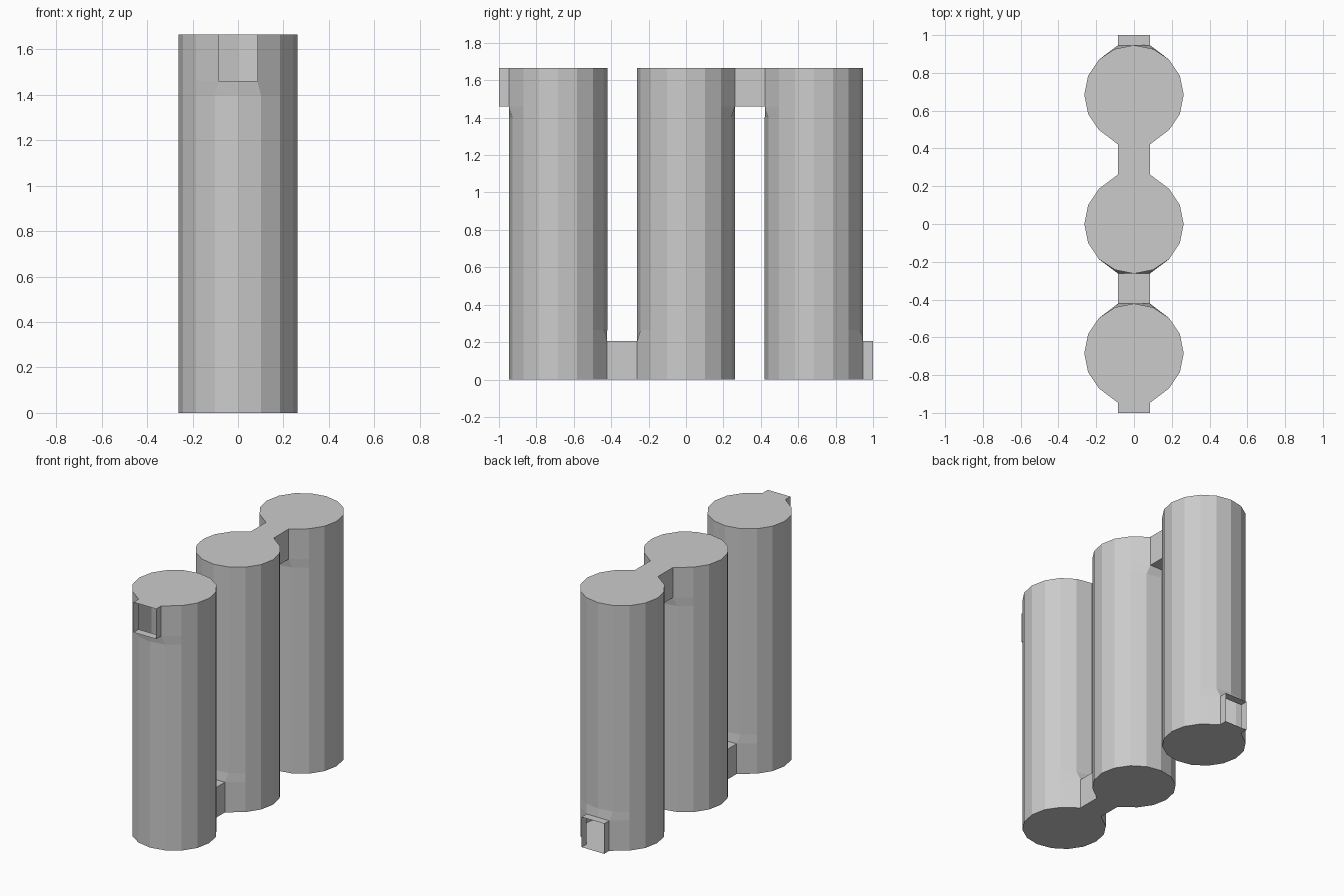
import bpy, bmesh
from math import cos, sin, pi

if "Cube" in bpy.data.objects:
    bpy.data.objects.remove(bpy.data.objects["Cube"])

R, H, N = 0.263, 1.665, 16        # column radius, height, sides
PITCH, HALF_W, END_Y = 0.684, 0.085, 0.262
LEVELS = [0, 0.205, 0.265, 1.4, 1.46, H]
POSTS = {1: 4, -1: 12}            # ring index facing +y / -y

bm = bmesh.new()


def ring(yc, level, open_top, open_bottom):
    """16-sided ring, squared off where a link joins."""
    side = open_bottom if level <= 1 else open_top if level >= 4 else 0
    verts = []
    for i in range(N):
        a = 2 * pi * i / N
        x, y = R * cos(a), R * sin(a)
        if side and abs(i - POSTS[side]) <= 1:
            x = HALF_W * ((x > 0.01) - (x < -0.01))
            y = side * END_Y
        verts.append(bm.verts.new((x, yc + y, LEVELS[level])))
    return verts


def column(yc, open_top, open_bottom):
    """Closed column with one link opening at the top and one at the bottom."""
    rings = [ring(yc, k, open_top, open_bottom) for k in range(len(LEVELS))]
    for k in range(len(LEVELS) - 1):
        side = {0: open_bottom, len(LEVELS) - 2: open_top}.get(k, 0)
        hole = (POSTS[side] - 1, POSTS[side]) if side else ()
        for i in range(N):
            if i not in hole:
                j = (i + 1) % N
                bm.faces.new((rings[k][i], rings[k][j], rings[k + 1][j], rings[k + 1][i]))
    bm.faces.new(rings[0][::-1])
    bm.faces.new(rings[-1])


def link(y0, y1, z0, z1):
    """Open-ended rectangular passage along y."""
    w = HALF_W
    # the midpoints match the column openings
    prof = [(-w, z0), (0, z0), (w, z0), (w, z1), (0, z1), (-w, z1)]
    a, b = [[bm.verts.new((x, y, z)) for x, z in prof] for y in (y0, y1)]
    for i in range(6):
        j = (i + 1) % 6
        bm.faces.new((a[i], a[j], b[j], b[i]))


# three columns, linked alternately at top and bottom
column(-PITCH, -1, 1)
column(0, 1, -1)
column(PITCH, -1, 1)

low, high = (LEVELS[0], LEVELS[1]), (LEVELS[4], LEVELS[5])
link(END_Y, PITCH - END_Y, *high)
link(END_Y - PITCH, -END_Y, *low)

# open stubs at both ends
link(-1, -PITCH - END_Y, *high)
link(PITCH + END_Y, 1, *low)

bmesh.ops.remove_doubles(bm, verts=bm.verts[:], dist=0.0005)
bmesh.ops.recalc_face_normals(bm, faces=bm.faces[:])
mesh = bpy.data.meshes.new("linked_columns")
bm.to_mesh(mesh)
bm.free()
bpy.context.collection.objects.link(bpy.data.objects.new("linked_columns", mesh))
